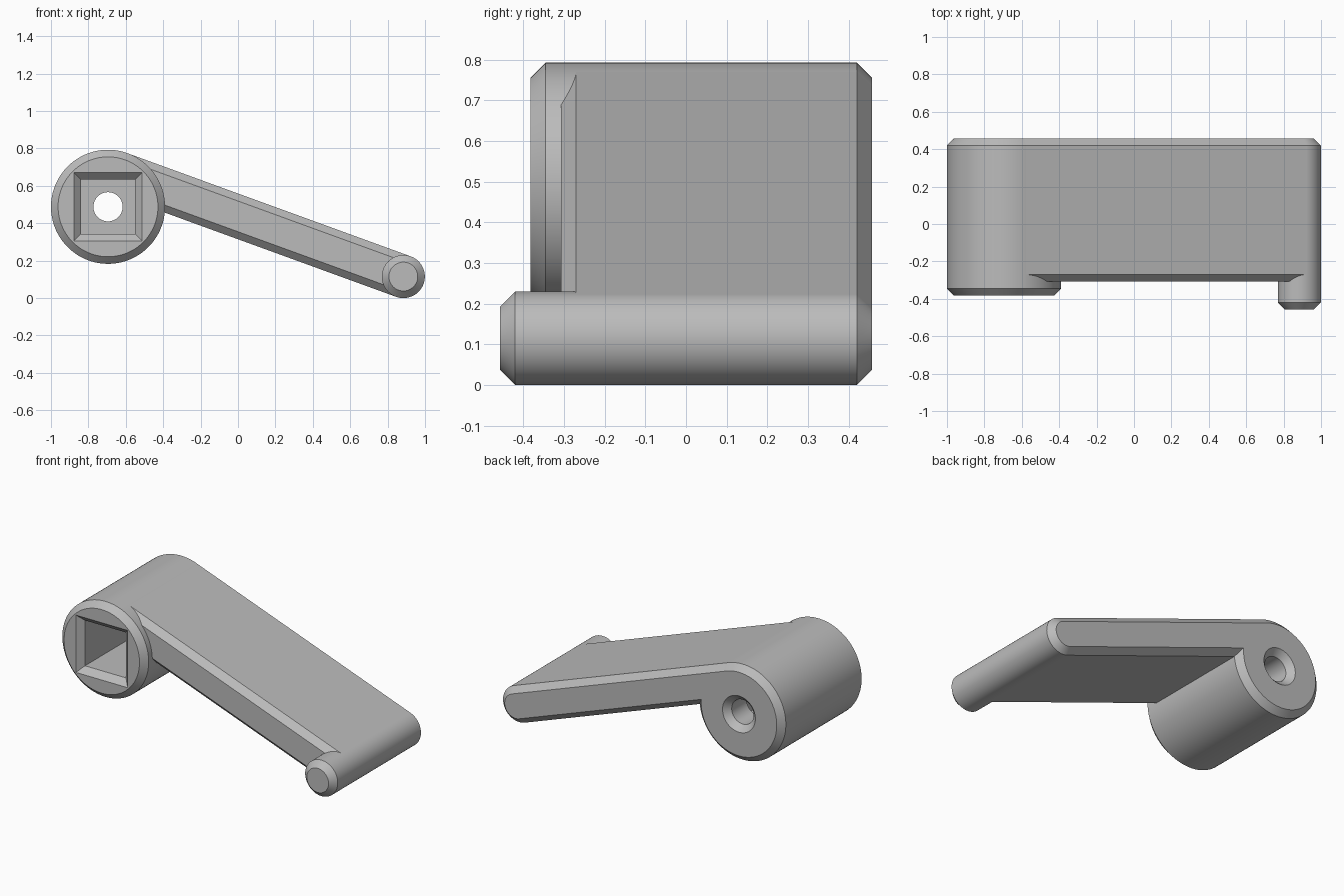
import bpy, bmesh, math
from mathutils import Vector

if "Cube" in bpy.data.objects:
    bpy.data.objects.remove(bpy.data.objects["Cube"], do_unlink=True)

# Material
grey = bpy.data.materials.new("plain grey")
grey.use_nodes = True
COLOUR = (0.5, 0.5, 0.5, 1)
grey.diffuse_color = COLOUR
grey.node_tree.nodes["Principled BSDF"].inputs["Base Color"].default_value = COLOUR

# Main dimensions, as (x, z) centres and radii
HUB, HUB_R = Vector((-0.695, 0.488)), 0.305
ROD, ROD_R = Vector((0.884, 0.115)), 0.115
BACK, CH = 0.458, 0.038          # back plane and chamfer size
ARM_EDGE = -0.27                 # where the arm's front chamfer starts
WEB_FRONT = -0.345               # where the fillets meet the round parts
TILT = math.radians(20)
ALONG = Vector((math.cos(TILT), -math.sin(TILT)))
UP = Vector((math.sin(TILT), math.cos(TILT)))


def loft(name, sections):
    """Join outlines of (x, z) points, each at its own y, into a closed solid."""
    bm = bmesh.new()
    rings = [[bm.verts.new((p.x, y, p.y)) for p in pts] for y, pts in sections]
    n = len(rings[0])
    for a, b in zip(rings, rings[1:]):
        for i in range(n):
            j = (i + 1) % n
            bm.faces.new((a[i], a[j], b[j], b[i]))
    bm.faces.new(rings[0])
    bm.faces.new(rings[-1])
    bmesh.ops.recalc_face_normals(bm, faces=bm.faces)
    mesh = bpy.data.meshes.new(name)
    bm.to_mesh(mesh)
    bm.free()
    mesh.materials.append(grey)
    ob = bpy.data.objects.new(name, mesh)
    bpy.context.collection.objects.link(ob)
    return ob


def turned(name, centre, profile, sides=96):
    """Round solid along y from (y, radius) pairs."""
    def ring(r):
        angles = [math.pi / 2 - TILT + math.tau * i / sides for i in range(sides)]
        return [centre + Vector((math.cos(a), math.sin(a))) * r for a in angles]
    return loft(name, [(y, ring(r)) for y, r in profile])


def square(half):
    return [HUB + Vector((sx, sz)) * half
            for sx, sz in ((-1, -1), (1, -1), (1, 1), (-1, 1))]


def arm_outline(inset):
    """Slanted bar outline; its left end is buried in the hub."""
    top = ROD_R - inset
    d = HUB - ROD
    s, v = d.dot(ALONG), d.dot(UP)
    local = [(s, top), (0, top), (0, -top), (s + 0.21, -top), (s + 0.125, v + 0.23)]
    return [ROD + ALONG * a + UP * b for a, b in local]


def combine(ob, cutter, operation):
    """Apply a boolean and discard the cutter."""
    cutter.hide_render = True
    mod = ob.modifiers.new(operation.lower(), "BOOLEAN")
    mod.operation, mod.object, mod.solver = operation, cutter, "EXACT"
    bpy.context.view_layer.update()
    deps = bpy.context.evaluated_depsgraph_get()
    mesh = bpy.data.meshes.new_from_object(ob.evaluated_get(deps))
    ob.modifiers.clear()
    ob.data = mesh
    bpy.data.objects.remove(cutter, do_unlink=True)


# Hub with chamfered ends
hub = turned("hub", HUB, [(-0.383, HUB_R - CH), (WEB_FRONT, HUB_R),
                          (BACK - CH, HUB_R), (BACK, HUB_R - CH)])

# Square socket with a bevelled mouth
socket = loft("socket_cutter", [(-0.423, square(0.223)), (WEB_FRONT, square(0.145)),
                                (0.27, square(0.145))])
combine(hub, socket, "DIFFERENCE")

# Round through hole, countersunk at the back
HOLE_R = 0.078
hole = turned("hole_cutter", HUB, [(0.1, HOLE_R), (BACK - CH, HOLE_R),
                                   (BACK + CH, HOLE_R + 2 * CH)], 64)
combine(hub, hole, "DIFFERENCE")

# Rod at the low end
rod = turned("rod", ROD, [(-BACK, ROD_R - CH), (-BACK + CH, ROD_R),
                          (BACK - CH, ROD_R), (BACK, ROD_R - CH)])

# Slanted arm
arm = loft("arm", [(ARM_EDGE - CH, arm_outline(CH)), (ARM_EDGE, arm_outline(0)),
                   (BACK - CH, arm_outline(0)), (BACK, arm_outline(CH))])

# Conical fillets where the arm's front meets the hub and the rod
parts = [hub, rod, arm]
for name, centre, radius in (("hub_fillet", HUB, HUB_R), ("rod_fillet", ROD, ROD_R)):
    web = loft(name, [(WEB_FRONT, arm_outline(ARM_EDGE - WEB_FRONT)),
                      (-0.3, arm_outline(ARM_EDGE + 0.3))])
    cone = turned("cone_cutter", centre, [(WEB_FRONT - 0.015, radius - 0.015),
                                          (WEB_FRONT + 0.1, radius + 0.1)])
    combine(web, cone, "INTERSECT")
    parts.append(web)

# Smooth round walls, sharp chamfers
bpy.ops.object.select_all(action="DESELECT")
for ob in parts:
    ob.select_set(True)
bpy.context.view_layer.objects.active = hub
bpy.ops.object.shade_smooth_by_angle(angle=math.radians(25))
